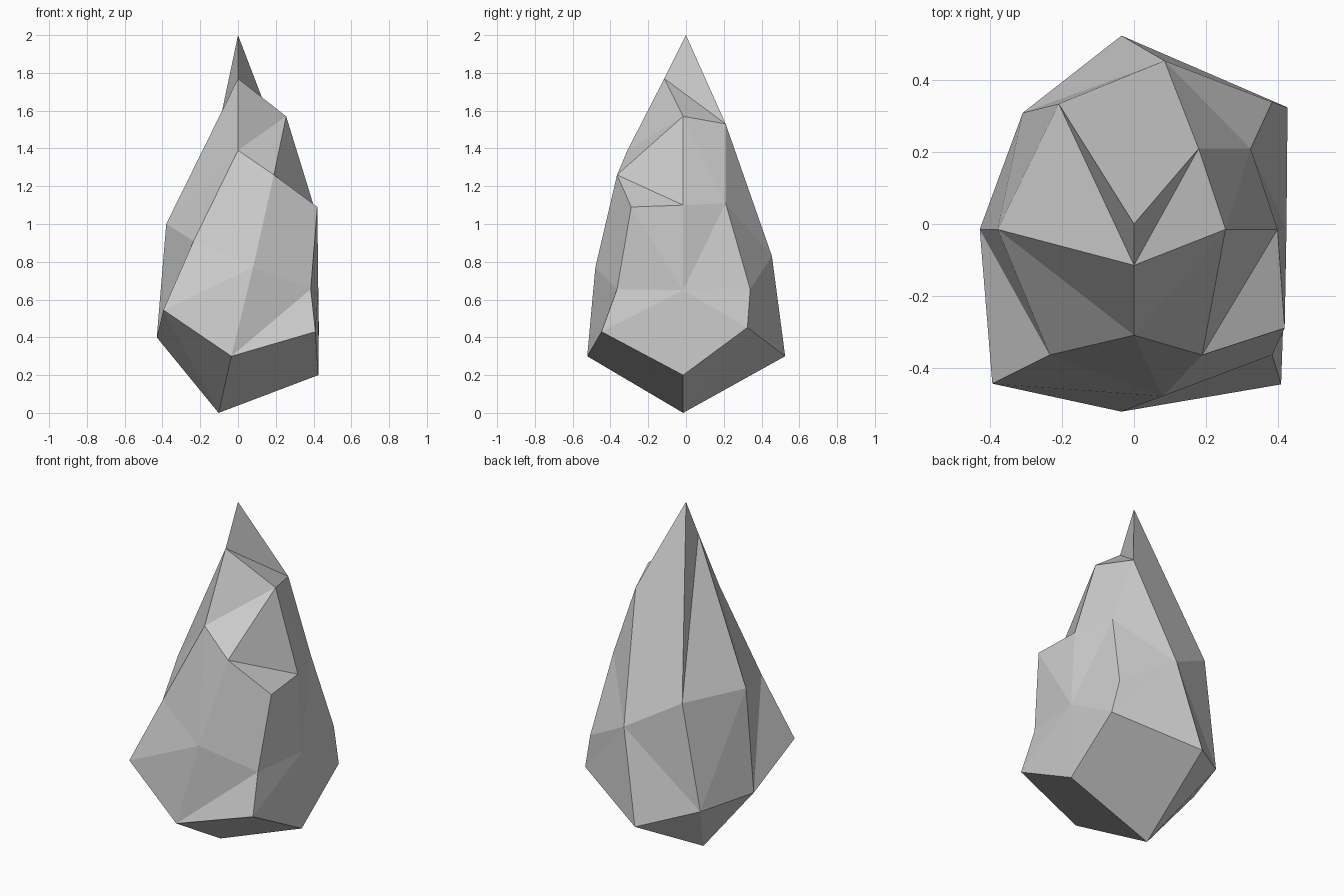
import bpy, bmesh

if "Cube" in bpy.data.objects:
    bpy.data.objects.remove(bpy.data.objects["Cube"])

# Corner points of the faceted stone, grouped from tip to base
points = {
    # tip and upper shoulder
    "A": (0, 0, 2), "B": (0, -.115, 1.77), "C": (.255, -.015, 1.57),
    "D": (.18, .21, 1.53), "E": (0, -.31, 1.39), "F": (.19, -.365, 1.26),
    # middle
    "G": (.42, -.29, 1.09), "H": (.4, -.015, 1.1), "I": (.325, .21, 1.11),
    "J": (-.38, -.015, 1.0), "K": (-.235, -.365, .91), "L": (.08, -.48, .77),
    "W": (.085, .455, .83), "Z": (-.21, .335, 1.0),
    # lower girdle
    "M": (-.395, -.445, .545), "N": (-.035, -.523, .3), "O": (.41, -.447, .43),
    "P": (.385, -.365, .655), "Q": (.425, -.015, .65), "S": (.428, .325, .452),
    "T": (.385, .34, .655), "V": (-.035, .525, .3), "X": (-.43, -.015, .4),
    "Y": (-.31, .31, .38),
    # underside
    "R": (.425, -.015, .2), "U": (-.103, -.015, 0),
}

# Facets fan out from a hub corner (first letter) around its neighbours
fans = [
    "BADCEJZA",     # tip
    "LEFGPNMKE",    # front
    "QPGHITSROP",   # right side
    "WADITSVYZA",   # back
    "JEKXYZ",       # left side
    "UNMXYVSRON",   # underside
    "FECHG", "CDIH", "NOP", "KXM",  # notches
]

bm = bmesh.new()
v = {k: bm.verts.new(p) for k, p in points.items()}
for hub, *ring in fans:
    for a, b in zip(ring, ring[1:]):
        bm.faces.new((v[hub], v[a], v[b]))
bmesh.ops.recalc_face_normals(bm, faces=bm.faces)

mesh = bpy.data.meshes.new("rock_spire")
bm.to_mesh(mesh)
bm.free()
rock = bpy.data.objects.new("rock_spire", mesh)
bpy.context.collection.objects.link(rock)
